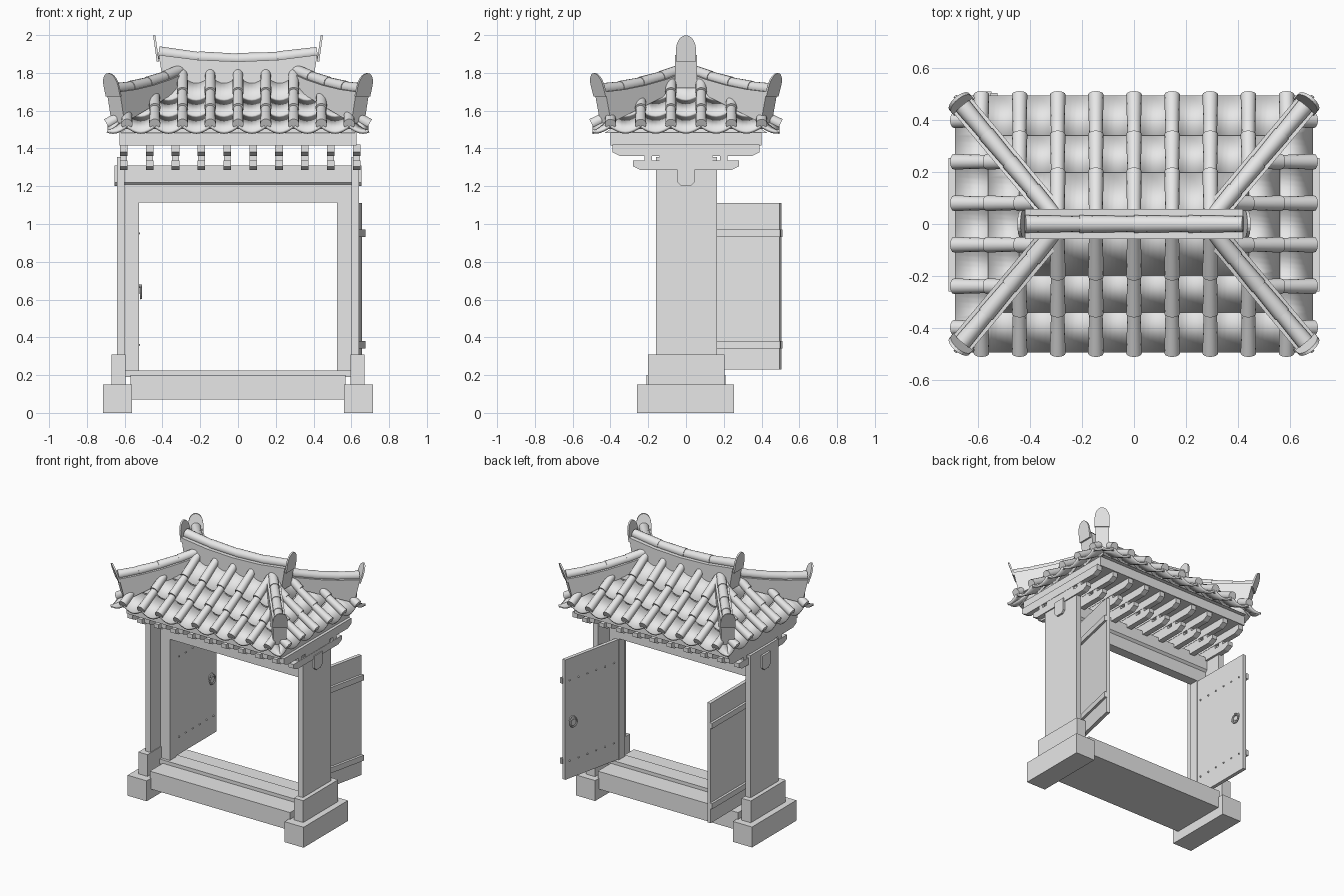
import bpy, bmesh, math
from mathutils import Vector, Matrix

cube = bpy.data.objects.get("Cube")
if cube:
    bpy.data.objects.remove(cube)

grey = bpy.data.materials.new("plain_grey")
grey.use_nodes = True
grey.diffuse_color = (0.8, 0.8, 0.8, 1)
grey.node_tree.nodes["Principled BSDF"].inputs["Base Color"].default_value = grey.diffuse_color


def finish(name, bm, smooth=False, recalc=True):
    if recalc:
        bmesh.ops.recalc_face_normals(bm, faces=bm.faces)
    mesh = bpy.data.meshes.new(name)
    bm.to_mesh(mesh)
    bm.free()
    mesh.materials.append(grey)
    ob = bpy.data.objects.new(name, mesh)
    bpy.context.collection.objects.link(ob)
    if smooth:
        bpy.ops.object.select_all(action='DESELECT')
        ob.select_set(True)
        bpy.context.view_layer.objects.active = ob
        bpy.ops.object.shade_smooth_by_angle(angle=math.radians(40))
    return ob


def loft(bm, rings):
    rows = [[bm.verts.new(p) for p in ring] for ring in rings]
    n = len(rows[0])
    for a, b in zip(rows, rows[1:]):
        for i in range(n):
            j = (i + 1) % n
            bm.faces.new((a[i], a[j], b[j], b[i]))
    bm.faces.new(rows[0][::-1])
    bm.faces.new(rows[-1])


def box(bm, x0, x1, y0, y1, z0, z1):
    loft(bm, [[(x0, y0, z), (x1, y0, z), (x1, y1, z), (x0, y1, z)] for z in (z0, z1)])


def tube(bm, a, b, r0, r1, n=14):
    a, b = Vector(a), Vector(b)
    q = (b - a).to_track_quat('Z', 'Y')
    circle = [Vector((math.cos(k * math.tau / n), math.sin(k * math.tau / n), 0)) for k in range(n)]
    loft(bm, [[p + q @ (c * r) for c in circle] for p, r in ((a, r0), (b, r1))])


def prism(bm, outline, x0, x1):
    loft(bm, [[(x, y, z) for y, z in outline] for x in (x0, x1)])


# Stone bases, side boards and jambs, mirrored left to right
def mirrored_box(name, x0, x1, *rest):
    bm = bmesh.new()
    for s in (-1, 1):
        box(bm, min(s * x0, s * x1), max(s * x0, s * x1), *rest)
    finish(name, bm)


mirrored_box("foundation_blocks", .56, .715, -.26, .255, 0, .15)
mirrored_box("post_plinths", .595, .67, -.2, .205, .15, .31)
mirrored_box("side_posts", .6, .64, -.16, .165, .15, 1.355)
mirrored_box("door_jambs", .525, .61, -.04, .03, .19, 1.2)


def single_box(name, *d):
    bm = bmesh.new()
    box(bm, *d)
    finish(name, bm)


single_box("sill", -.57, .57, -.21, .21, .07, .2)
single_box("threshold", -.6, .6, -.06, .06, .19, .225)
single_box("door_header", -.6, .6, -.04, .03, 1.115, 1.21)
single_box("eave_slab", -.627, .627, -.4, .4, 1.415, 1.485)

# Lintel beam with rounded lower edges
bm = bmesh.new()
prism(bm, [(-.045, 1.31), (-.045, 1.22), (-.025, 1.2), (.025, 1.2), (.045, 1.22), (.045, 1.31)], -.655, .655)
finish("lintel_beam", bm)

# Row of bracket arms and rafters under the eaves
bm = bmesh.new()
for k in range(10):
    x = -.605 + k * .137
    for w, z0, z1, z2 in ((.28, 1.285, 1.305, 1.335), (.39, 1.36, 1.38, 1.42)):
        prism(bm, [(-w, z2), (-w, z1), (.04 - w, z0), (w - .04, z0), (w, z1), (w, z2)], x - .02, x + .02)
    for y, w in ((-.2, .02), (0, .14), (.2, .02)):
        box(bm, x - .018, x + .018, y - w, y + w, 1.33, 1.365)
finish("eave_brackets", bm)

# Doors: hinged leaves opened to the back
LEAF = .48


def door(side, name, hinge, angle):
    m = Matrix.Translation(hinge) @ Matrix.Rotation(angle, 4, 'Z')
    bm = bmesh.new()
    box(bm, -.013, .013, 0, LEAF, .23, 1.11)
    for z in (.36, .95):
        xs = sorted((side * .01, side * .03))
        box(bm, xs[0], xs[1], 0, LEAF + .006, z - .02, z + .02)
        for k in range(6):
            y = .04 + k * .08
            tube(bm, (-side * .01, y, z), (-side * .02, y, z), .007, .004, 8)
    finish(name, bm).matrix_world = m
    # Pull ring with round back plate
    bm = bmesh.new()
    yc, zc, n = LEAF - .065, .645, 16
    tube(bm, (-side * .01, yc, zc + .01), (-side * .018, yc, zc + .01), .03, .026, 16)
    tube(bm, (-side * .01, yc, zc + .025), (-side * .032, yc, zc + .025), .009, .009, 8)
    pts = [(-side * .026, yc + .03 * math.cos(k * math.tau / n), zc - .008 + .03 * math.sin(k * math.tau / n))
           for k in range(n + 1)]
    for a, b in zip(pts, pts[1:]):
        tube(bm, a, b, .006, .006, 8)
    finish(name + "_ring", bm, True).matrix_world = m


door(-1, "right_door", (-.54, .025, 0), 0)
door(1, "left_door", (.54, .03, 0), math.radians(-12.5))

# Roof core under the tiles
bm = bmesh.new()
loft(bm, [[(-x, -y, z), (x, -y, z), (x, y, z), (-x, y, z)] for x, y, z in ((.62, .43, 1.483), (.28, .01, 1.76))])
finish("roof_core", bm)

# Tiled slopes
COURSES = (0, .31, .6, 1)


def rise(t):
    return 1.515 + .3 * (.85 * t + .15 * t * t)


def slope(name, half, apex, dist, run, rolls, angle):
    def clip(bm):
        for s in (-1, 1):
            bmesh.ops.bisect_plane(bm, geom=bm.verts[:] + bm.edges[:] + bm.faces[:], plane_co=(s * half, 0, 0),
                                   plane_no=(s * run, half - apex, 0), clear_outer=True)
        bm.transform(Matrix.Rotation(angle, 4, 'Z') @ Matrix.Translation((0, -dist, 0)))

    step = rolls[1] - rolls[0]
    pans, ribs = bmesh.new(), bmesh.new()
    for t0, t1 in zip(COURSES, COURSES[1:]):
        for u in [rolls[0] - step] + rolls:
            rows = [[pans.verts.new((u + step * a / 8, t * run, rise(t) + lift - .035 * math.sin(math.pi * a / 8)))
                     for a in range(9)] for t, lift in ((t0, .012), (t1, 0))]
            for a in range(8):
                pans.faces.new((rows[0][a], rows[0][a + 1], rows[1][a + 1], rows[1][a])).smooth = True
        for u in rolls:
            tube(ribs, (u, t0 * run - .004, rise(t0) + .014), (u, t1 * run, rise(t1) + .008), .03, .026)
    clip(pans)
    clip(ribs)
    ob = finish(name + "_pan_tiles", pans, recalc=False)
    solid = ob.modifiers.new("thickness", 'SOLIDIFY')
    solid.thickness, solid.offset = .016, -1
    finish(name + "_roll_tiles", ribs, True)


long_rolls = [k * .147 for k in range(-4, 5)]
short_rolls = [(k + .5) * .16 for k in range(-3, 3)]
slope("front", .69, .28, .495, .495, long_rolls, 0)
slope("left", .495, 0, .69, .41, short_rolls, math.pi / 2)
slope("back", .69, .28, .495, .495, long_rolls, math.pi)
slope("right", .495, 0, .69, .41, short_rolls, -math.pi / 2)


# Ridge walls capped with round tiles
def capped_wall(name, path, bottoms, half, radius):
    path = [Vector(p) for p in path]
    d = path[-1] - path[0]
    side = Vector((-d.y, d.x, 0)).normalized() * half
    wall = bmesh.new()
    loft(wall, [[b - side, b + side, p + side, p - side]
                for p, b in zip([q - Vector((0, 0, .012)) for q in path], map(Vector, bottoms))])
    finish(name + "_wall", wall)
    caps = bmesh.new()
    for a, b in zip(path, path[1:]):
        tube(caps, a, b, radius, radius * .9)
    finish(name + "_cap_tiles", caps, True)


# Leaning end plate with arched top
def end_plate(name, base, outward, width, height, lean):
    out = Vector(outward).normalized()
    side = Vector((-out.y, out.x, 0))
    up = (Vector((0, 0, 1)) + out * lean).normalized()
    r, straight = width / 2, height * .45
    shape = [(-r, 0), (r, 0)] + [(r * math.cos(k * math.pi / 12), straight + (height - straight) * math.sin(k * math.pi / 12))
                                 for k in range(13)]
    bm = bmesh.new()
    loft(bm, [[Vector(base) + out * o + side * a + up * b for a, b in shape] for o in (-.006, .006)])
    finish(name, bm)


xs = [-.42, -.21, 0, .21, .42]
capped_wall("main_ridge", [(x, 0, 1.872 + .2 * x * x) for x in xs],
            [(x * .93, 0, 1.72) for x in xs], .058, .034)
for s, word in ((-1, "right"), (1, "left")):
    end_plate(word + "_ridge_plate", (s * .424, 0, 1.86), (s, 0, 0), .106, .14, .14)
    for f, place in ((-1, "front"), (1, "back")):
        path, bottoms = [], []
        for k in range(5):
            t = k / 4
            path.append((s * (.66 - .36 * t), f * (.455 - .43 * t), 1.712 + .035 * t + .07 * t * t))
            q = t + .07 * (1 - t)
            bottoms.append((s * (.66 - .36 * q), f * (.455 - .43 * q), 1.535 + .2 * t))
        label = place + "_" + word + "_hip"
        capped_wall(label, path, bottoms, .045, .033)
        end_plate(label + "_plate", (s * .658, f * .453, 1.675), (s * .36, f * .43, 0), .1, .13, .33)
